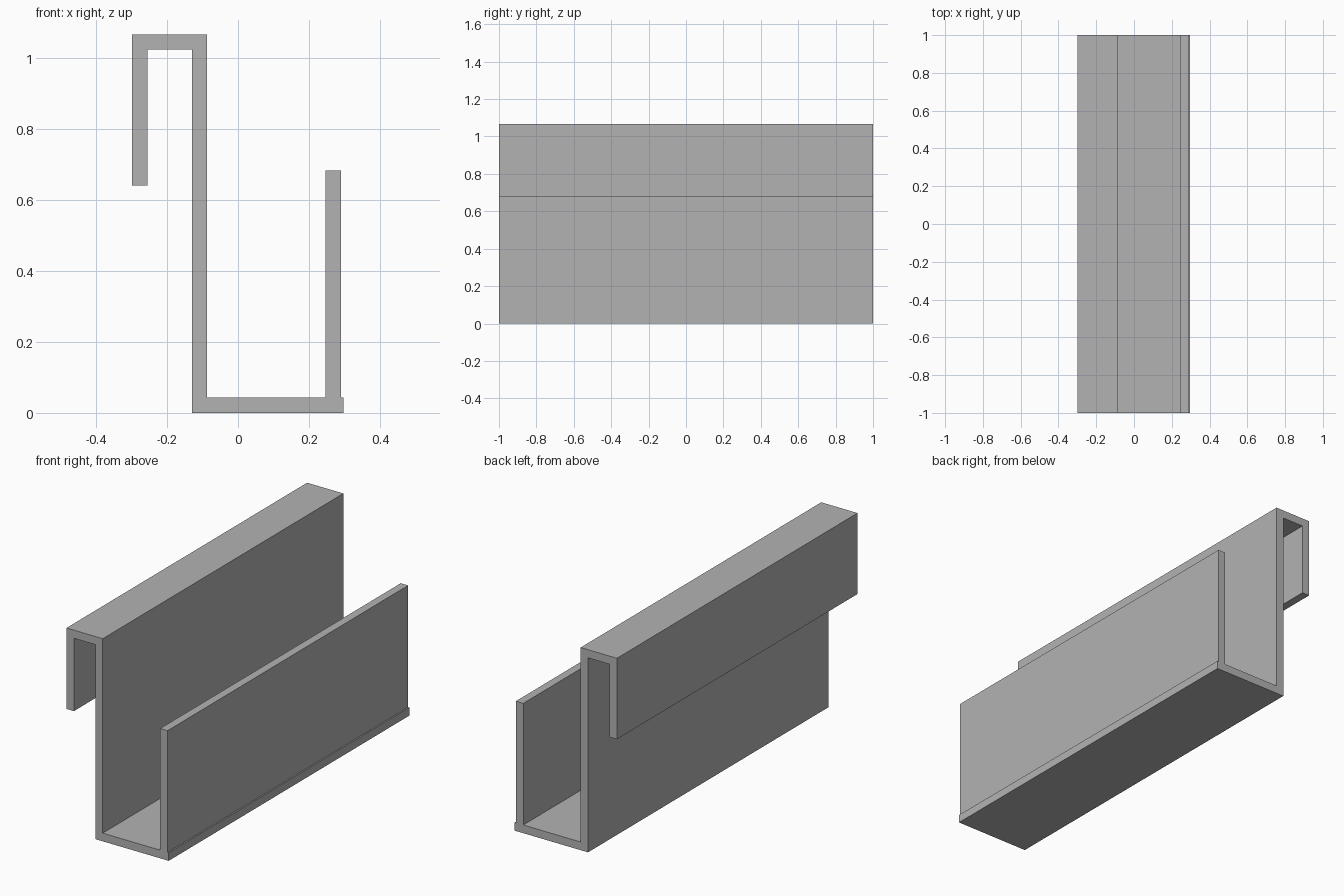
import bpy
import bmesh

cube = bpy.data.objects.get("Cube")
if cube:
    bpy.data.objects.remove(cube, do_unlink=True)

# Plain grey material
grey = bpy.data.materials.new("plain grey")
grey.use_nodes = True
color = (0.45, 0.45, 0.45, 1.0)
grey.diffuse_color = color
grey.node_tree.nodes["Principled BSDF"].inputs["Base Color"].default_value = color

HALF_LENGTH = 1.0
WALL = 0.043  # sheet thickness


def extrude_profile(name, points):
    """Extrude an x-z outline along the full length in y."""
    bm = bmesh.new()
    face = bm.faces.new([bm.verts.new((x, -HALF_LENGTH, z)) for x, z in points])
    result = bmesh.ops.extrude_face_region(bm, geom=[face])
    moved = [v for v in result["geom"] if isinstance(v, bmesh.types.BMVert)]
    bmesh.ops.translate(bm, verts=moved, vec=(0, 2 * HALF_LENGTH, 0))
    bmesh.ops.recalc_face_normals(bm, faces=bm.faces)
    mesh = bpy.data.meshes.new(name)
    bm.to_mesh(mesh)
    bm.free()
    mesh.materials.append(grey)
    obj = bpy.data.objects.new(name, mesh)
    bpy.context.collection.objects.link(obj)
    return obj


# Key positions of the hook, back wall and front lip
hook_x, wall_x, lip_x, base_x = -0.298, -0.13, 0.247, 0.297
top, hook_end, lip_top = 1.066, 0.64, 0.683

# One continuous outline: hook over the top, back wall, base, lip and small ledge
extrude_profile("hanging_channel", [
    (hook_x, hook_end), (hook_x + WALL, hook_end),
    (hook_x + WALL, top - WALL), (wall_x, top - WALL),
    (wall_x, 0), (base_x, 0),
    (base_x, WALL), (lip_x + WALL, WALL),
    (lip_x + WALL, lip_top), (lip_x, lip_top),
    (lip_x, WALL), (wall_x + WALL, WALL),
    (wall_x + WALL, top), (hook_x, top),
])
